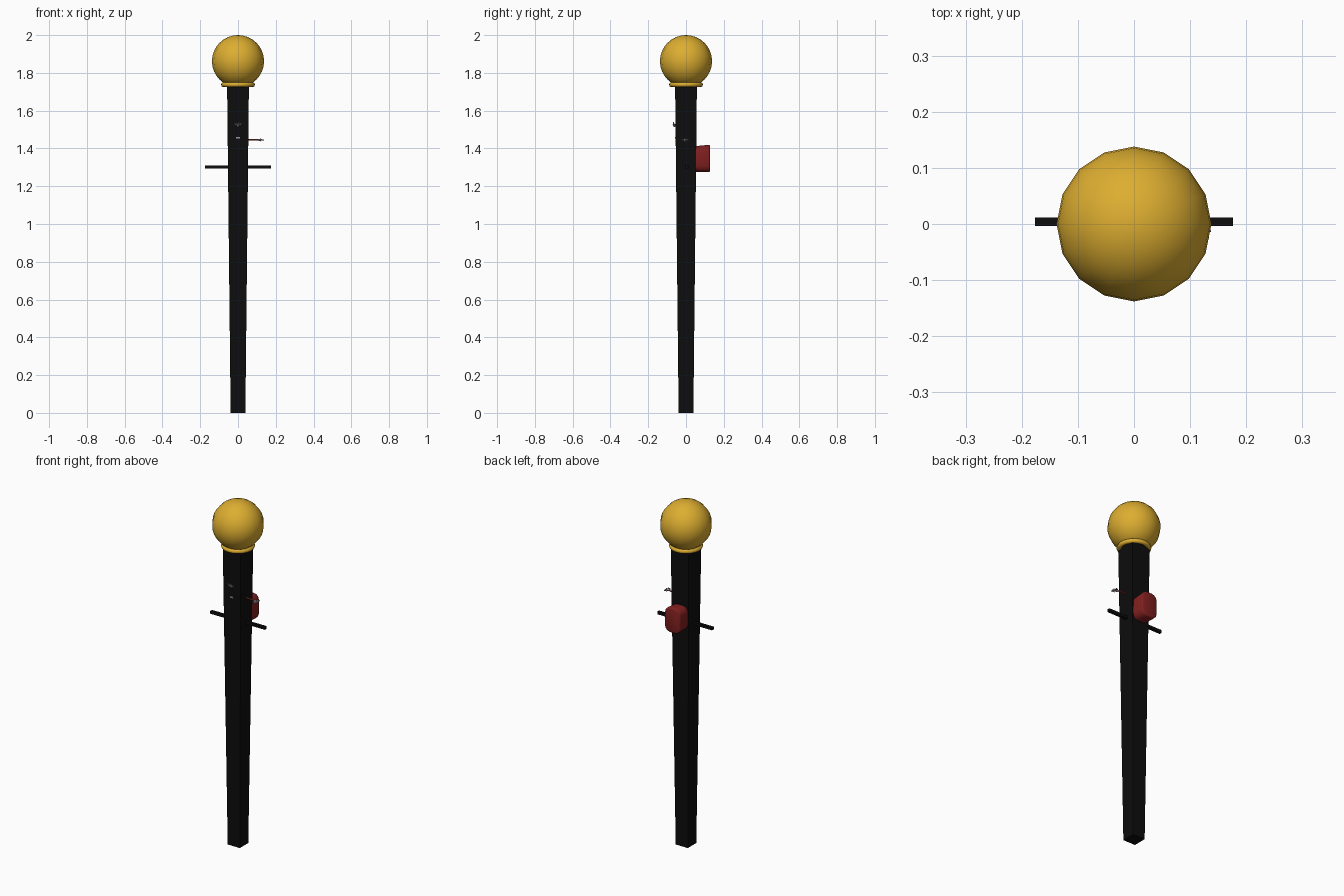
import bpy, bmesh, math
from mathutils import Vector, Matrix

cube = bpy.data.objects.get("Cube")
if cube:
    bpy.data.objects.remove(cube, do_unlink=True)


def material(name, rgb):
    m = bpy.data.materials.new(name)
    m.use_nodes = True
    m.diffuse_color = (*rgb, 1)
    m.node_tree.nodes["Principled BSDF"].inputs["Base Color"].default_value = (*rgb, 1)
    return m


GOLD = material("gold", (0.72, 0.42, 0.03))
BLACK = material("black", (0.004, 0.004, 0.004))
RED = material("dark red", (0.22, 0.014, 0.014))
GREY = material("grey", (0.35, 0.35, 0.35))
RUST = material("rust", (0.35, 0.05, 0.03))


def finish(name, mat, smooth=None):
    ob = bpy.context.object
    ob.name = ob.data.name = name
    ob.data.materials.append(mat)
    if smooth:
        bpy.ops.object.shade_smooth_by_angle(angle=math.radians(smooth))
    return ob


def box(name, mat, centre, size):
    bpy.ops.mesh.primitive_cube_add(size=1, location=centre)
    ob = finish(name, mat)
    ob.data.transform(Matrix.Diagonal((*size, 1)))
    return ob


def rod(name, mat, start, end, r1, r2, sides=8):
    a, b = Vector(start), Vector(end)
    bpy.ops.mesh.primitive_cone_add(vertices=sides, radius1=r1, radius2=r2,
                                    depth=(b - a).length, location=(a + b) / 2)
    ob = finish(name, mat, 50)
    ob.rotation_euler = (b - a).to_track_quat('Z', 'Y').to_euler()
    return ob


def hand(side, palm, forward, across):
    """Flat palm with a fan of four tapered fingers."""
    palm, forward, across = Vector(palm), Vector(forward), Vector(across)
    rod(side + "_palm", GREY, palm - forward * 0.01, palm + forward * 0.006, 0.004, 0.008)
    for i in range(4):
        s = (i - 1.5) / 1.5
        base = palm + across * s * 0.012
        tip = base + forward * (0.022 - 0.006 * abs(s)) + across * s * 0.008
        rod(f"{side}_finger_{i + 1}", GREY, base, tip, 0.005, 0.002, 6)


# Tapered square post
bpy.ops.mesh.primitive_cone_add(vertices=4, radius1=0.039 * math.sqrt(2),
                                radius2=0.058 * math.sqrt(2), depth=1.76, location=(0, 0, 0.88))
post = finish("post", BLACK)
post.data.transform(Matrix.Rotation(math.pi / 4, 4, 'Z'))

# Ball finial and collar ring
bpy.ops.mesh.primitive_uv_sphere_add(segments=16, ring_count=16, radius=0.138, location=(0, 0, 1.862))
finish("ball", GOLD, 40)
bpy.ops.mesh.primitive_torus_add(major_radius=0.077, minor_radius=0.013, major_segments=24,
                                 minor_segments=8, location=(0, 0, 1.738))
finish("collar", GOLD, 60)

# Crossbar
box("crossbar", BLACK, (0, 0.004, 1.302), (0.352, 0.016, 0.016))

# Rounded pad on the back, deeper at the top
pad = box("back_pad", RED, (0, 0.088, 1.344), (0.1, 0.078, 0.136))
bm = bmesh.new()
bm.from_mesh(pad.data)
for v in bm.verts:
    if v.co.y > 0:
        v.co.z += 0.008 if v.co.z > 0 else -0.002
along = [e for e in bm.edges if abs(e.verts[0].co.y - e.verts[1].co.y) > 0.05]
bmesh.ops.bevel(bm, geom=along, offset=0.034, segments=3, profile=0.5, affect='EDGES')
rim = [e for e in bm.edges if all(v.co.y > 0.038 for v in e.verts)]
bmesh.ops.bevel(bm, geom=rim, offset=0.008, segments=2, profile=0.5, affect='EDGES')
bm.to_mesh(pad.data)
bm.free()
bpy.context.view_layer.objects.active = pad
bpy.ops.object.shade_smooth_by_angle(angle=math.radians(50))

# Left arm reaching sideways
rod("left_arm", RUST, (0.04, 0, 1.448), (0.105, 0, 1.445), 0.004, 0.004)
hand("left", (0.117, -0.006, 1.445), (1, 0, 0), (0, 1, 0))

# Right arm folded over the front, fingers up
rod("right_arm", RUST, (0, -0.05, 1.515), (0, -0.066, 1.53), 0.004, 0.004)
hand("right", (0, -0.063, 1.523), (0, -0.2, 0.9), (1, 0, 0))
box("front_stud", GREY, (0, -0.055, 1.457), (0.02, 0.008, 0.008))
